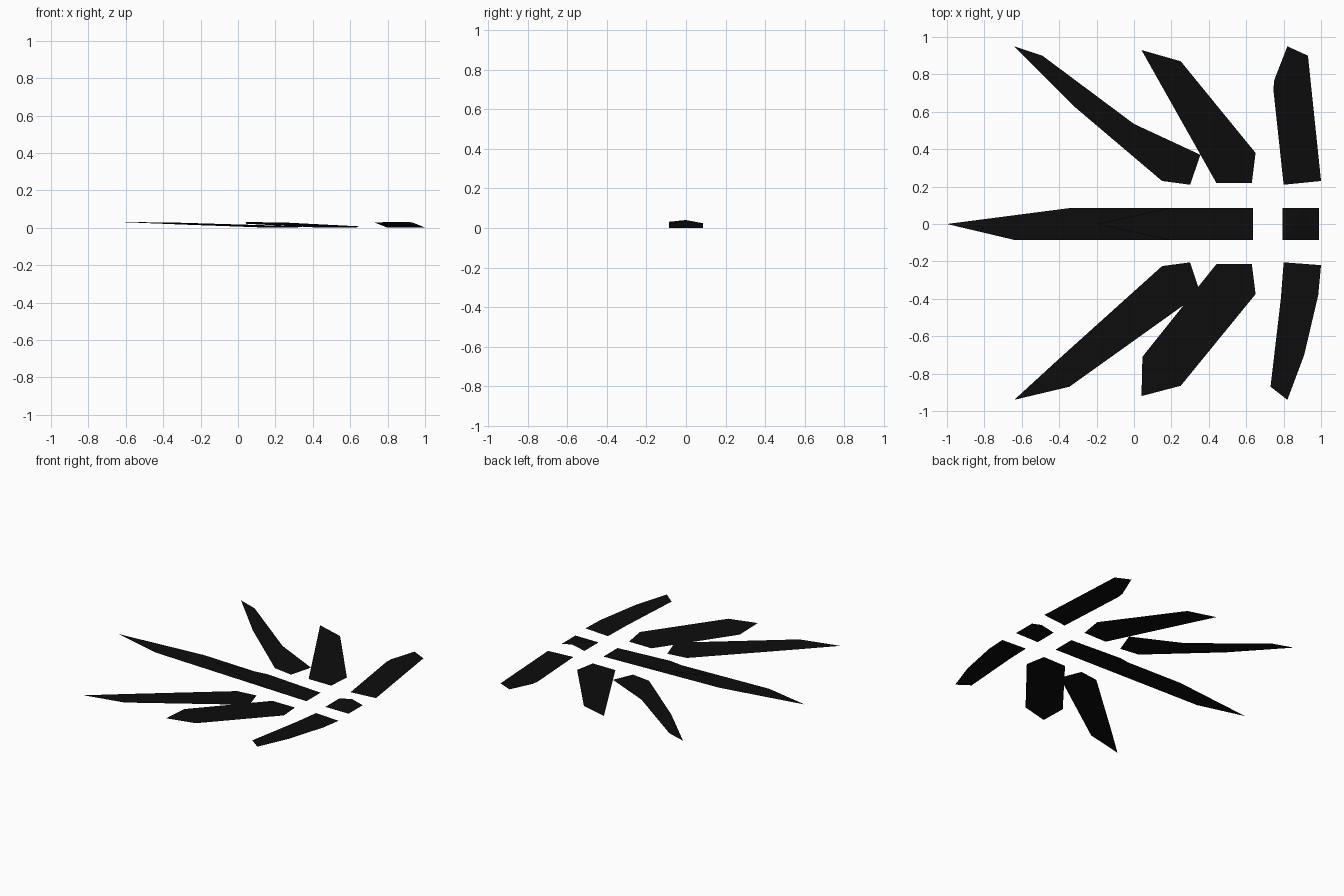
import bpy

# one flat near-black colour
black = bpy.data.materials.new("near black")
black.diffuse_color = (0.004, 0.004, 0.004, 1)


def sheet(name, outline, height, faces=None):
    """Flat blade from a top-view outline; height(x, y) gives its tilt."""
    verts = [(x, y, height(x, y)) for x, y in outline]
    mesh = bpy.data.meshes.new(name)
    mesh.from_pydata(verts, [], faces or [list(range(len(verts)))])
    mesh.materials.append(black)
    # faces look upwards
    mesh.update()
    if mesh.polygons[0].normal.z < 0:
        mesh.flip_normals()
    obj = bpy.data.objects.new(name, mesh)
    bpy.context.collection.objects.link(obj)
    return obj


def side_rise(x, y):
    # side blades rise gently outwards
    return max(0.0, 0.042 * (abs(y) - 0.205))


def centre_rise(tip_x):
    # centre blades rise from their base towards the tip
    return lambda x, y: 0.04 * (0.635 - x) / (0.635 - tip_x)


# left side blades (+y)
sheet("left_long_blade", [(-0.64, 0.95), (-0.31, 0.62), (0.15, 0.23), (0.30, 0.21),
                          (0.355, 0.37), (0.0, 0.535), (-0.49, 0.90)], side_rise)
sheet("left_middle_blade", [(0.04, 0.93), (0.44, 0.22), (0.63, 0.22),
                            (0.65, 0.38), (0.25, 0.87)], side_rise)
sheet("left_short_blade", [(0.82, 0.95), (0.75, 0.77), (0.745, 0.72), (0.80, 0.21),
                           (1.0, 0.23), (0.93, 0.90)], side_rise)

# right side blades (-y)
sheet("right_long_blade", [(-0.64, -0.94), (-0.345, -0.87), (0.355, -0.37),
                           (0.30, -0.205), (0.15, -0.225), (-0.4, -0.72)], side_rise)
sheet("right_middle_blade", [(0.04, -0.92), (0.25, -0.865), (0.65, -0.375),
                             (0.63, -0.215), (0.44, -0.215), (0.045, -0.71)], side_rise)
sheet("right_short_blade", [(0.82, -0.94), (0.91, -0.70), (0.985, -0.38), (1.0, -0.22),
                            (0.80, -0.205), (0.785, -0.40), (0.73, -0.87)], side_rise)

# centre blades, the shorter lying above the longer
sheet("centre_long_blade", [(-1, 0), (-0.64, -0.085), (0.635, -0.085),
                            (0.635, 0.085), (-0.345, 0.085)], centre_rise(-1))
sheet("centre_short_blade", [(-0.2, 0), (0.19, -0.085), (0.635, -0.085),
                             (0.635, 0.085), (0.19, 0.085)], centre_rise(-0.2))

# small end plate with one raised point on its left edge
sheet("end_plate", [(0.795, -0.085), (0.99, -0.085), (0.99, 0.085),
                    (0.90, 0.085), (0.795, 0.085)],
      lambda x, y: 0.022 if x == 0.90 else 0.0,
      [(0, 1, 3), (1, 2, 3), (0, 3, 4)])
